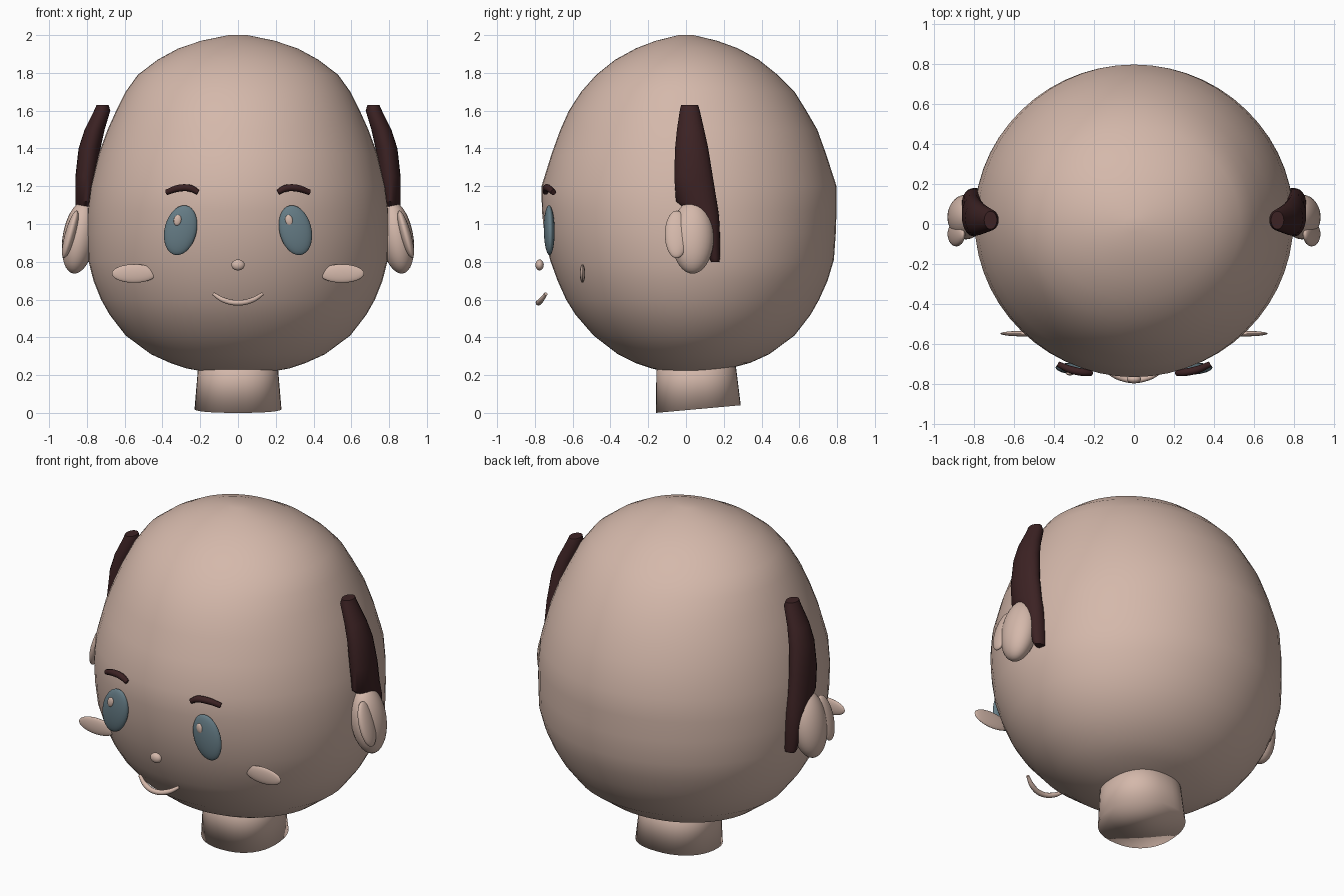
import bpy, bmesh, math
from mathutils import Matrix

cube = bpy.data.objects.get("Cube")
if cube:
    bpy.data.objects.remove(cube, do_unlink=True)


def material(name, colour):
    mat = bpy.data.materials.new(name)
    mat.use_nodes = True
    mat.diffuse_color = (*colour, 1)
    bsdf = next(n for n in mat.node_tree.nodes if n.type == "BSDF_PRINCIPLED")
    bsdf.inputs["Base Color"].default_value = (*colour, 1)
    bsdf.inputs["Roughness"].default_value = 0.7
    return mat


SKIN = material("skin", (0.66, 0.48, 0.405))
HAIR = material("dark brown hair", (0.045, 0.016, 0.017))
EYE = material("blue grey eye", (0.13, 0.2, 0.235))


def finish(name, bm, mat, angle):
    bmesh.ops.recalc_face_normals(bm, faces=bm.faces)
    mesh = bpy.data.meshes.new(name)
    bm.to_mesh(mesh)
    bm.free()
    mesh.materials.append(mat)
    obj = bpy.data.objects.new(name, mesh)
    bpy.context.collection.objects.link(obj)
    bpy.ops.object.select_all(action="DESELECT")
    obj.select_set(True)
    bpy.context.view_layer.objects.active = obj
    bpy.ops.object.shade_smooth_by_angle(angle=math.radians(angle))


def loft(name, rings, mat, sides, power=1.0, slope=0.0, angle=40):
    """Skin stacked rings of (z, centre x, centre y, radius x, radius y)."""
    bm = bmesh.new()
    loops = []
    for i, (z, cx, cy, rx, ry) in enumerate(rings):
        loop = []
        for k in range(sides):
            a = math.tau * k / sides
            c, s = math.cos(a), math.sin(a)
            x = cx + rx * math.copysign(abs(c) ** power, c)
            y = cy + ry * math.copysign(abs(s) ** power, s)
            tilt = slope * (y - cy + ry) if i == 0 else 0
            loop.append(bm.verts.new((x, y, z + tilt)))
        loops.append(loop)
    for low, high in zip(loops, loops[1:]):
        for k in range(sides):
            j = (k + 1) % sides
            bm.faces.new((low[k], low[j], high[j], high[k]))
    bm.faces.new(loops[0])
    bm.faces.new(loops[-1])
    finish(name, bm, mat, angle)


def ellipsoid(name, centre, radii, mat, tilt=0.0, yaw=0.0):
    bm = bmesh.new()
    bmesh.ops.create_uvsphere(bm, u_segments=28, v_segments=18, radius=1)
    turn = Matrix.Rotation(yaw, 4, "Z") @ Matrix.Rotation(tilt, 4, "Y")
    bm.transform(Matrix.Translation(centre) @ turn @ Matrix.Diagonal((*radii, 1)))
    finish(name, bm, mat, 60)


def tube(name, points, radii, mat):
    curve = bpy.data.curves.new(name, "CURVE")
    curve.dimensions = "3D"
    curve.bevel_depth = 1
    curve.bevel_resolution = 3
    curve.use_fill_caps = True
    curve.resolution_u = 6
    spline = curve.splines.new("BEZIER")
    spline.bezier_points.add(len(points) - 1)
    for bp, co, r in zip(spline.bezier_points, points, radii):
        bp.co = co
        bp.radius = r
        bp.handle_left_type = bp.handle_right_type = "AUTO"
    curve.materials.append(mat)
    obj = bpy.data.objects.new(name, curve)
    bpy.context.collection.objects.link(obj)


# Head: height, half width, front depth, back depth
head = [
    (0.215, 0.16, 0.1, 0.15), (0.235, 0.27, 0.18, 0.23), (0.265, 0.36, 0.27, 0.34),
    (0.31, 0.46, 0.36, 0.44), (0.41, 0.595, 0.49, 0.575), (0.52, 0.68, 0.585, 0.66),
    (0.6, 0.725, 0.635, 0.705), (0.7, 0.765, 0.68, 0.75), (0.81, 0.793, 0.72, 0.783),
    (0.95, 0.798, 0.75, 0.793), (1.07, 0.797, 0.763, 0.797), (1.2, 0.78, 0.765, 0.797),
    (1.37, 0.738, 0.712, 0.742), (1.5, 0.69, 0.665, 0.695), (1.6, 0.645, 0.62, 0.637),
    (1.7, 0.595, 0.555, 0.575), (1.79, 0.53, 0.475, 0.485), (1.87, 0.425, 0.375, 0.385),
    (1.93, 0.315, 0.265, 0.275), (1.97, 0.195, 0.16, 0.165), (2.0, 0.05, 0.04, 0.04),
]
loft("head", [(z, 0, (b - f) / 2, w, (b + f) / 2) for z, w, f, b in head], SKIN, 56)

# Neck with a slanted base, shaded softly round its lower edge
loft("neck", [(0, 0, 0.065, 0.23, 0.225), (0.32, 0, 0.05, 0.205, 0.205)],
     SKIN, 40, power=0.88, slope=0.09, angle=180)

# Nose and smiling mouth
ellipsoid("nose", (0, -0.775, 0.783), (0.035, 0.022, 0.029), SKIN)
tube("mouth",
     [(-0.13, -0.742, 0.63), (-0.075, -0.767, 0.597), (0, -0.781, 0.583),
      (0.075, -0.767, 0.597), (0.13, -0.742, 0.63)],
     [0.009, 0.014, 0.015, 0.014, 0.009], SKIN)

# Sideburn sections, running down behind the ear
sideburn = [
    (0.8, 0.795, 0.155, 0.035, 0.022), (0.82, 0.795, 0.152, 0.045, 0.028),
    (0.95, 0.80, 0.137, 0.05, 0.042), (1.04, 0.805, 0.11, 0.055, 0.065),
    (1.12, 0.805, 0.055, 0.056, 0.108), (1.25, 0.803, 0.04, 0.058, 0.102),
    (1.4, 0.786, 0.03, 0.058, 0.088), (1.5, 0.759, 0.024, 0.053, 0.072),
    (1.6, 0.719, 0.02, 0.043, 0.053), (1.63, 0.717, 0.019, 0.032, 0.045),
]

for side, s in (("left", 1), ("right", -1)):
    loft(side + "_sideburn", [(z, s * x, y, rx, ry) for z, x, y, rx, ry in sideburn], HAIR, 20)

    # Ear body and front rim
    ellipsoid(side + "_ear", (s * 0.84, 0.035, 0.93), (0.088, 0.112, 0.195), SKIN, tilt=-s * 0.17)
    ellipsoid(side + "_ear_rim", (s * 0.888, -0.05, 0.945), (0.028, 0.062, 0.13), SKIN, tilt=-s * 0.27)

    # Eye and its highlight, which sits on the same side of both eyes
    ellipsoid(side + "_eye", (s * 0.304, -0.724, 0.967), (0.085, 0.028, 0.134), EYE,
              tilt=-s * 0.24, yaw=s * 0.08)
    ellipsoid(side + "_eye_highlight", (s * 0.295 - 0.025, -0.747, 1.02), (0.02, 0.01, 0.029), SKIN,
              tilt=-s * 0.2)

    # Eyebrow
    tube(side + "_eyebrow",
         [(s * 0.212, -0.745, 1.168), (s * 0.25, -0.742, 1.188),
          (s * 0.31, -0.73, 1.19), (s * 0.378, -0.702, 1.168)],
         [0.014, 0.019, 0.019, 0.015], HAIR)

    # Cheek disc
    ellipsoid(side + "_cheek", (s * 0.55, -0.548, 0.738), (0.118, 0.014, 0.049), SKIN)
